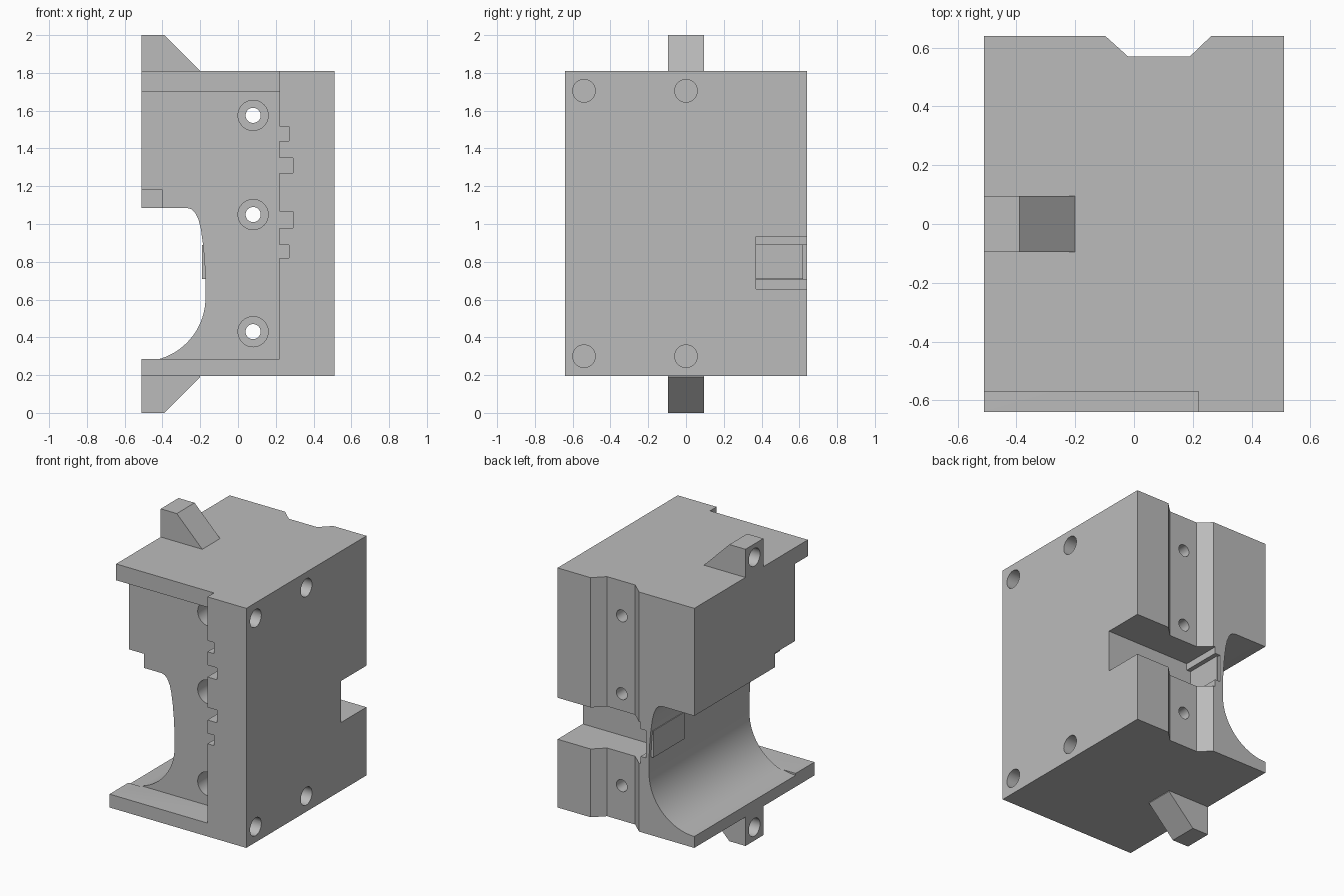
import bpy, bmesh, math
from mathutils import Vector

cube = bpy.data.objects.get("Cube")
if cube:
    bpy.data.objects.remove(cube, do_unlink=True)

grey = bpy.data.materials.new("plain_grey")
grey.use_nodes = True
grey.diffuse_color = (0.5, 0.5, 0.5, 1)
grey.node_tree.nodes["Principled BSDF"].inputs["Base Color"].default_value = (0.5, 0.5, 0.5, 1)


def prism(name, pts, axis, lo, hi):
    """Extrude a 2D profile along x (y,z), y (x,z) or z (x,y)."""
    place = {"x": lambda a, b, d: (d, a, b),
             "y": lambda a, b, d: (a, d, b),
             "z": lambda a, b, d: (a, b, d)}[axis]
    bm = bmesh.new()
    face = bm.faces.new([bm.verts.new(place(a, b, lo)) for a, b in pts])
    ext = bmesh.ops.extrude_face_region(bm, geom=[face])
    moved = [v for v in ext["geom"] if isinstance(v, bmesh.types.BMVert)]
    bmesh.ops.translate(bm, verts=moved, vec=Vector(place(0, 0, hi - lo)))
    bmesh.ops.recalc_face_normals(bm, faces=bm.faces[:])
    mesh = bpy.data.meshes.new(name)
    bm.to_mesh(mesh)
    bm.free()
    mesh.materials.append(grey)
    obj = bpy.data.objects.new(name, mesh)
    bpy.context.collection.objects.link(obj)
    return obj


def box(name, x, y, z):
    return prism(name, [(x[0], y[0]), (x[1], y[0]), (x[1], y[1]), (x[0], y[1])], "z", *z)


def rod(name, a, b, r, axis, lo, hi, n=32):
    ring = [(a + r * math.cos(2 * math.pi * i / n), b + r * math.sin(2 * math.pi * i / n))
            for i in range(n)]
    return prism(name, ring, axis, lo, hi)


def activate(obj):
    bpy.ops.object.select_all(action="DESELECT")
    obj.select_set(True)
    bpy.context.view_layer.objects.active = obj


def cut(obj, cutter):
    activate(obj)
    mod = obj.modifiers.new("cut", "BOOLEAN")
    mod.operation, mod.solver, mod.object = "DIFFERENCE", "EXACT", cutter
    bpy.ops.object.modifier_apply(modifier=mod.name)
    bpy.data.objects.remove(cutter, do_unlink=True)


def smooth(obj):
    activate(obj)
    bpy.ops.object.shade_smooth_by_angle(angle=math.radians(30))


# Main block
body = box("main_block", (-0.51, 0.51), (-0.64, 0.64), (0.195, 1.81))

# Front recess with a top plate and bottom ledge left standing
cut(body, box("recess", (-0.7, 0.22), (-0.8, -0.43), (0.285, 1.70)))
cut(body, box("plate_setback", (-0.7, 0.22), (-0.8, -0.57), (1.6, 1.9)))

# Small slots in the recess side wall
for z0, z1, x1 in [(1.44, 1.515, 0.27), (1.27, 1.35, 0.29), (0.98, 1.065, 0.29), (0.82, 0.89, 0.27)]:
    cut(body, box("wall_slot", (0.1, x1), (-0.8, -0.43), (z0, z1)))

# Open side channel: quarter-round floor and a steep domed upper wall
floor_arc = [(-0.51 + 0.338 * math.sin(t), 0.61 - 0.338 * math.cos(t))
             for t in [math.pi / 2 * i / 20 for i in range(21)]]
upper = [(-0.172, 0.70), (-0.177, 0.80), (-0.185, 0.89), (-0.196, 0.97),
         (-0.208, 1.02), (-0.225, 1.057), (-0.245, 1.078), (-0.27, 1.085)]
cut(body, prism("channel", [(-0.7, floor_arc[0][1])] + floor_arc + upper + [(-0.7, 1.085)],
                "y", -0.44, 0.8))
cut(body, box("corner_notch", (-0.7, -0.40), (-0.6, -0.22), (1.0, 1.18)))

# Back groove with sloped sides
cut(body, prism("back_groove", [(-0.18, 0.714), (-0.02, 0.57), (0.19, 0.57), (0.34, 0.714)],
                "z", 0.0, 2.0))

# Back side pocket and the slot leading from it to the insert
cut(body, box("side_pocket", (-0.11, 0.7), (0.37, 0.8), (0.655, 0.935)))
cut(body, box("insert_slot", (-0.15, 0.0), (0.37, 0.8), (0.705, 0.89)))

# Counterbored through holes
for z in (0.43, 1.05, 1.575):
    cut(body, rod("through_hole", 0.08, z, 0.04, "y", -0.8, 0.8))
    cut(body, rod("counterbore", 0.08, z, 0.08, "y", -0.8, -0.23))

# Blind holes on the left side
for y in (-0.54, 0.0):
    for z in (0.30, 1.705):
        cut(body, rod("side_hole", y, z, 0.06, "x", 0.31, 0.7))
smooth(body)

# Thin insert standing just proud of the channel wall
box("channel_insert", (-0.19, -0.14), (0.28, 0.62), (0.71, 0.89))

# Wedge lugs above and below, each with a blind hole
for name, base, way in (("top_lug", 1.81, 1), ("bottom_lug", 0.19, -1)):
    side = [(-0.51, -0.02), (-0.51, 0.19), (-0.39, 0.19), (-0.20, 0.0), (-0.20, -0.02)]
    lug = prism(name, [(x, base + way * h) for x, h in side], "y", -0.095, 0.095)
    cut(lug, rod("lug_hole", 0.0, base + way * 0.1, 0.06, "x", -0.7, -0.38))
    smooth(lug)
